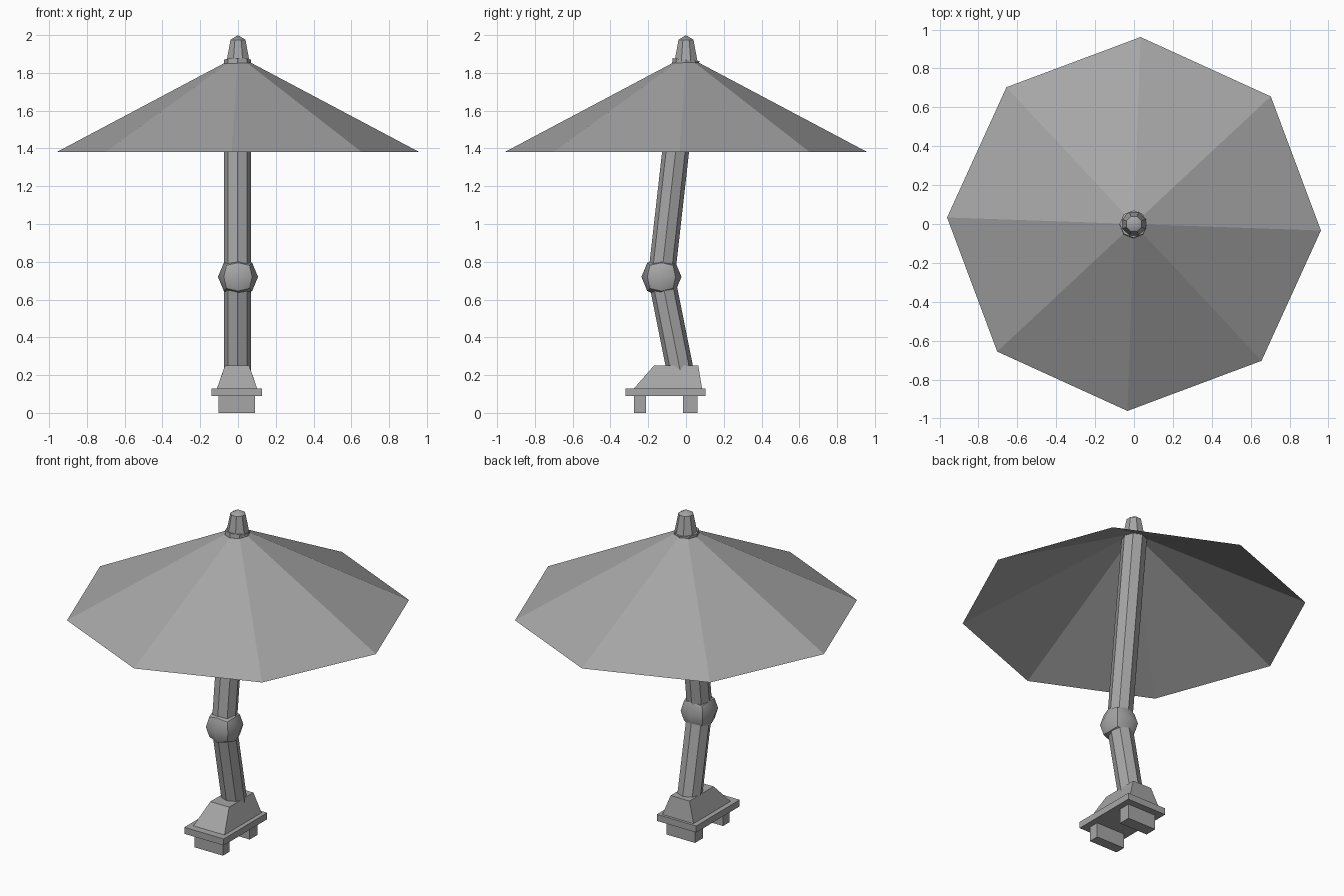
import bpy, bmesh, math
from mathutils import Vector, Matrix

cube = bpy.data.objects.get("Cube")
if cube:
    bpy.data.objects.remove(cube, do_unlink=True)

GREY = (0.38, 0.38, 0.38, 1.0)
mat = bpy.data.materials.new("plain_grey")
mat.use_nodes = True
mat.diffuse_color = GREY
bsdf = mat.node_tree.nodes["Principled BSDF"]
bsdf.inputs["Base Color"].default_value = GREY
bsdf.inputs["Roughness"].default_value = 0.8


def finish(name, bm, smooth_angle=None):
    """Turn a bmesh into a named, coloured object."""
    bmesh.ops.recalc_face_normals(bm, faces=bm.faces)
    mesh = bpy.data.meshes.new(name)
    bm.to_mesh(mesh)
    bm.free()
    mesh.materials.append(mat)
    ob = bpy.data.objects.new(name, mesh)
    bpy.context.collection.objects.link(ob)
    if smooth_angle:
        bpy.ops.object.select_all(action='DESELECT')
        ob.select_set(True)
        bpy.context.view_layer.objects.active = ob
        bpy.ops.object.shade_smooth_by_angle(angle=math.radians(smooth_angle))
    return ob


def box(name, x, y, z):
    """Box from (min, max) ranges."""
    bm = bmesh.new()
    bmesh.ops.create_cube(bm, size=1)
    for v in bm.verts:
        v.co = Vector([(a + b) / 2 + c * (b - a) for (a, b), c in zip((x, y, z), v.co)])
    return finish(name, bm)


def lathe(name, rings, turn, smooth_angle=None, sides=8):
    """Eight-sided stack of (radius, z) rings; radius 0 makes a point."""
    bm = bmesh.new()
    levels = []
    for r, z in rings:
        n = sides if r else 1
        levels.append([bm.verts.new((r * math.cos(math.tau * i / n + turn),
                                     r * math.sin(math.tau * i / n + turn), z))
                       for i in range(n)])
    for low, high in zip(levels, levels[1:]):
        for i in range(sides):
            j = (i + 1) % sides
            quad = [low[i], low[j]]
            quad += [high[0]] if len(high) == 1 else [high[j], high[i]]
            bm.faces.new(quad)
    return finish(name, bm, smooth_angle)


def rod(name, start, end, radius):
    """Octagonal rod between two points."""
    a, b = Vector(start), Vector(end)
    bm = bmesh.new()
    bmesh.ops.create_cone(bm, cap_ends=True, segments=8, radius1=radius, radius2=radius,
                          depth=(b - a).length)
    # tilt about x only, so a corner stays on each side
    tilt = Matrix.Rotation(-math.atan2(b.y - a.y, b.z - a.z), 4, 'X')
    bmesh.ops.transform(bm, verts=bm.verts, matrix=Matrix.Translation((a + b) / 2) @ tilt)
    return finish(name, bm)


# Canopy: open eight-sided cone with a small cap
lathe("canopy", [(0.962, 1.38), (0, 1.89)], math.radians(-2))
lathe("canopy_cap", [(0.066, 1.86), (0.043, 1.975), (0, 2.0)], math.radians(22.5), 30)

# Bent pole and its joint
KNEE = (-0.003, -0.13, 0.72)
rod("upper_pole", KNEE, (-0.003, 0.0, 1.87), 0.071)
rod("lower_pole", (-0.003, -0.027, 0.205), KNEE, 0.071)

bm = bmesh.new()
bmesh.ops.create_cube(bm, size=1)
bmesh.ops.subdivide_edges(bm, edges=bm.edges, cuts=1, use_grid_fill=True)
for v in bm.verts:
    v.co = v.co.normalized() * 0.106 + Vector((0, KNEE[1], KNEE[2]))
finish("knee_joint", bm, 43)

# Ankle block: tapered, with a long sloping front and notched front corners
CX = -0.005
bm = bmesh.new()


def pair(x, y, z):
    return [bm.verts.new((CX + s * x, y, z)) for s in (-1, 1)]


front_low, back_low = pair(0.106, -0.275, 0.13), pair(0.106, 0.085, 0.13)
front_top, back_top = pair(0.064, -0.17, 0.25), pair(0.064, 0.065, 0.25)
notch = pair(0.082, -0.17, 0.2)
for low, top in ((front_low, front_top), (back_low, back_top), (front_top, back_top),
                 (front_low, back_low)):
    bm.faces.new([low[0], low[1], top[1], top[0]])
for s in (0, 1):
    bm.faces.new([front_low[s], notch[s], front_top[s]])
    bm.faces.new([front_low[s], back_low[s], back_top[s], front_top[s], notch[s]])
finish("ankle_block", bm)

# Sole plate and the two treads under it
box("sole_plate", (-0.141, 0.127), (-0.32, 0.102), (0.09, 0.13))
for name, y in (("front_tread", (-0.275, -0.212)), ("heel_tread", (-0.015, 0.06))):
    box(name, (-0.104, 0.09), y, (0.0, 0.09))
